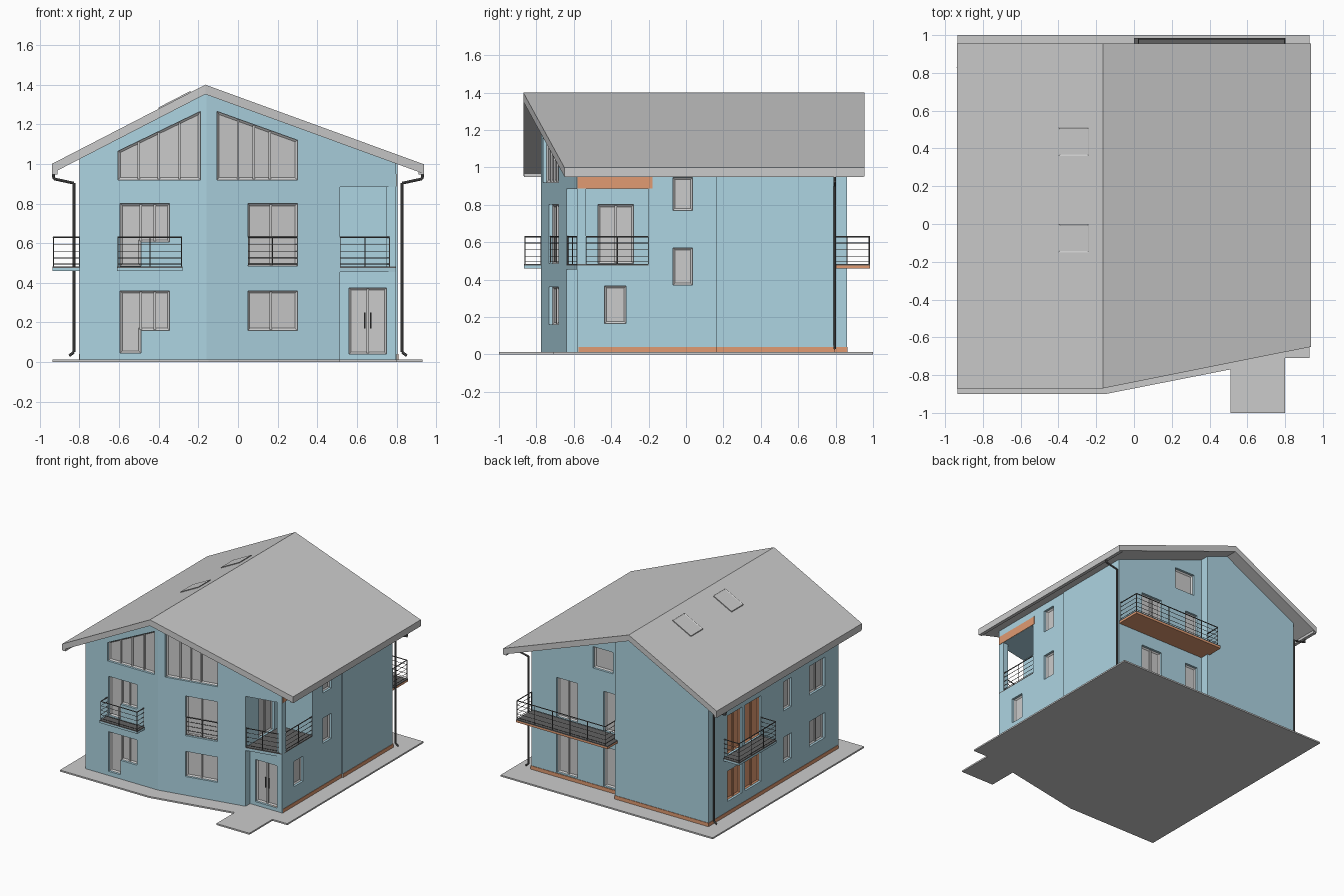
import bpy, bmesh
from mathutils import Vector

if "Cube" in bpy.data.objects:
    bpy.data.objects.remove(bpy.data.objects["Cube"])


def material(name, r, g, b):
    m = bpy.data.materials.new(name)
    m.diffuse_color = (r, g, b, 1)
    m.use_nodes = True
    m.node_tree.nodes["Principled BSDF"].inputs["Base Color"].default_value = m.diffuse_color
    return m


BLUE = material("blue_render", 0.42, 0.66, 0.76)
ORANGE = material("orange_brick", 0.75, 0.33, 0.17)
DARK = material("dark_metal", 0.12, 0.12, 0.12)


def finish(bm, name, mat=None):
    bmesh.ops.recalc_face_normals(bm, faces=bm.faces[:])
    me = bpy.data.meshes.new(name)
    bm.to_mesh(me)
    bm.free()
    ob = bpy.data.objects.new(name, me)
    bpy.context.collection.objects.link(ob)
    if mat:
        me.materials.append(mat)
    return ob


def loft(bm, a, b):
    """Solid between two matching loops; returns the first cap."""
    va, vb = [bm.verts.new(p) for p in a], [bm.verts.new(p) for p in b]
    cap = bm.faces.new(va)
    bm.faces.new(vb[::-1])
    for i in range(len(a)):
        j = (i + 1) % len(a)
        bm.faces.new((va[j], va[i], vb[i], vb[j]))
    return cap


def slab(name, plan, z0, z1, mat=None):
    bm = bmesh.new()
    loft(bm, [(x, y, z0) for x, y in plan], [(x, y, z1) for x, y in plan])
    return finish(bm, name, mat)


def rect(a0, b0, a1, b1):
    return [(a0, b0), (a1, b0), (a1, b1), (a0, b1)]


def tube(bm, a, b, r, sides=6):
    a, b = Vector(a), Vector(b)
    d = b - a
    m = d.to_track_quat('Z', 'Y').to_matrix().to_4x4()
    m.translation = (a + b) / 2
    bmesh.ops.create_cone(bm, cap_ends=True, segments=sides, radius1=r,
                          radius2=r, depth=d.length, matrix=m)


def cut(ob, cutter):
    mod = ob.modifiers.new("cut", 'BOOLEAN')
    mod.operation, mod.solver, mod.object = 'DIFFERENCE', 'EXACT', cutter
    bpy.context.view_layer.objects.active = ob
    bpy.ops.object.modifier_apply(modifier="cut")
    bpy.data.objects.remove(cutter)


def railing(name, path, z0=0.48):
    bm = bmesh.new()
    for (ax, ay), (bx, by) in zip(path, path[1:]):
        for z, r in ((0.63, 0.004), (0.595, 0.0018), (0.56, 0.0018), (0.525, 0.0018), (0.495, 0.0018)):
            tube(bm, (ax, ay, z), (bx, by, z), r)
        n = max(1, round((Vector((bx, by)) - Vector((ax, ay))).length / 0.16))
        for i in range(n + 1):
            t = i / n
            x, y = ax + (bx - ax) * t, ay + (by - ay) * t
            tube(bm, (x, y, z0 - 0.01), (x, y, 0.63), 0.003)
    finish(bm, name, DARK)


# Ground slab with entrance path
slab("ground_slab", [(-.935, -.9), (-.15, -.9), (.51, -.77), (.51, -1), (.80, -1),
                     (.80, -.71), (.93, -.71), (.93, 1), (-.935, 1)], 0, 0.012)

# Roof geometry
RX, RZ = -0.165, 1.40


def roof_z(x):
    return RZ - (0.516 * (RX - x) if x < RX else 0.364 * (x - RX))


# House body, trimmed under both roof slopes
FOOT = [(-.8, -.775), (-.16, -.775), (.797, -.583), (.797, .16), (.806, .16),
        (.806, .79), (.02, .79), (.02, .86), (-.8, .86)]
body = slab("house_walls", FOOT, 0.006, 1.6, BLUE)
bm = bmesh.new()
bm.from_mesh(body.data)
for normal in ((-0.516, 0, 1), (0.364, 0, 1)):
    res = bmesh.ops.bisect_plane(bm, geom=bm.verts[:] + bm.edges[:] + bm.faces[:],
                                 plane_co=(RX, 0, RZ - 0.04), plane_no=normal, clear_outer=True)
    bmesh.ops.holes_fill(bm, edges=[e for e in bm.edges if e.is_boundary], sides=0)
bmesh.ops.recalc_face_normals(bm, faces=bm.faces[:])
bm.to_mesh(body.data)
bm.free()

# Recessed entrance and corner loggia
cut(body, slab("porch_cutter", rect(.515, -1, 1, -.583), -1, 0.885))
cut(body, slab("loggia_cutter", rect(.515, -.7, 1, -.2), 0.46, 0.885))
LOGGIA = [(.515, -.64), (.797, -.583), (.797, -.2), (.515, -.2)]
slab("loggia_floor", LOGGIA, 0.455, 0.475, BLUE)
slab("loggia_deck", LOGGIA, 0.475, 0.482, DARK)
slab("loggia_post", rect(.75, -.583, .797, -.535), 0.47, 0.89, BLUE)
slab("brick_header", rect(.77, -.58, .80, -.18), 0.886, 0.95, ORANGE)
railing("loggia_front_railing", [(.515, -.632), (.765, -.582)])
railing("loggia_side_railing", [(.79, -.535), (.79, -.2)])

# Orange plinth along sides and back
slab("plinth", [(-.803, -.765), (-.16, -.765), (.5, -.63), (.5, -.575), (.80, -.575), (.80, .16),
                (.81, .16), (.81, .794), (.024, .794), (.024, .864), (-.803, .864)], 0.003, 0.04, ORANGE)

# Wall frames: (along wall, height, depth inward) -> point
front = lambda u, z, d: (u, -.775 + max(0, (u + .16) * .2006) + d, z)
right = lambda u, z, d: (.797 - d, u, z)
back = lambda u, z, d: (u, .79 - d, z)
left = lambda u, z, d: (-.8 + d, u, z)
loggia = lambda u, z, d: (.515 - d, u, z)
entry = lambda u, z, d: (u, -.583 + d, z)

holes = bmesh.new()


def window(name, wall, pts, bars=(), mat=None):
    """Opening in the wall, framed pane with recessed glass, and mullions (u, z0, z1)."""
    at = lambda p, d: [wall(u, z, d) for u, z in p]
    loft(holes, at(pts, -.04), at(pts, .03))
    b = bmesh.new()
    cap = loft(b, at(pts, .018), at(pts, .034))
    bmesh.ops.recalc_face_normals(b, faces=b.faces[:])
    bmesh.ops.inset_individual(b, faces=[cap], thickness=.011, depth=-.008, use_even_offset=True)
    for u, z0, z1 in bars:
        p = rect(u - .006, z0 + .005, u + .006, z1 - .005)
        loft(b, at(p, .017), at(p, .03))
    finish(b, name, mat)


# Front windows
for n, z, zm, zt in (("lower", .045, .16, .36), ("upper", .485, .605, .80)):
    window(f"front_corner_window_{n}", front,
           [(-.595, z), (-.49, z), (-.49, zm), (-.345, zm), (-.345, zt), (-.595, zt)],
           [(-.49, zm, zt), (-.42, zm, zt)])
window("front_gable_window_left", front, [(-.605, .92), (-.19, .92), (-.19, 1.265), (-.605, 1.065)],
       [(-.5, .92, 1.115), (-.4, .92, 1.163), (-.295, .92, 1.213)])
window("front_gable_window_right", front, [(-.105, .92), (.30, .92), (.30, 1.12), (-.105, 1.265)],
       [(0, .92, 1.227), (.08, .92, 1.198), (.16, .92, 1.17)])
window("front_window_upper", front, rect(.05, .485, .30, .80), [(.165, .485, .80)])
window("front_window_lower", front, rect(.05, .16, .30, .36), [(.165, .16, .36)])
railing("front_window_railing", [front(.05, 0, .008)[:2], front(.30, 0, .008)[:2]], 0.5)

# Entrance door and loggia window
window("entrance_door", entry, rect(.56, .04, .75, .375), [(.655, .04, .375)])
window("loggia_window", loggia, rect(-.47, .485, -.28, .80), [(-.375, .485, .80)])
bm = bmesh.new()
for x in (.64, .67):
    tube(bm, (x, -.57, .17), (x, -.57, .25), .004)
finish(bm, "door_handles", DARK)

# Right side windows
window("right_small_window_upper", right, rect(-.07, .77, .035, .945))
window("right_small_window_lower", right, rect(-.07, .37, .035, .57))
window("right_front_window", right, rect(-.435, .165, -.32, .365))

# Left side windows on both floors
for n, z, zd, zt in (("lower", .16, .12, .36), ("upper", .57, .485, .80)):
    window(f"left_balcony_window_{n}_1", left, rect(.44, zd, .62, zt), [(.53, zd, zt)], ORANGE)
    window(f"left_balcony_window_{n}_2", left, rect(.20, zd, .40, zt), [(.30, zd, zt)], ORANGE)
    window(f"left_small_window_{n}", left, rect(-.18, z, -.08, zt))
    window(f"left_front_window_{n}", left, rect(-.60, z, -.41, zt), [(-.505, z, zt)])

# Back windows
for n, z, zt in (("lower", .045, .36), ("upper", .485, .80)):
    window(f"back_double_door_{n}", back, rect(.40, z, .585, zt), [(.49, z, zt)])
    window(f"back_single_door_{n}", back, rect(.06, z, .17, zt))
window("back_gable_window", back, rect(.09, .96, .265, 1.13))

cut(body, finish(holes, "opening_cutter"))

# Balconies: slab, dark deck and railing round the open sides
for n, (x0, y0, x1, y1), path in (
        ("front", (-.61, -.865, -.28, -.77), [(-.605, -.775), (-.605, -.86), (-.285, -.86), (-.285, -.775)]),
        ("left", (-.937, .20, -.79, .67), [(-.80, .205), (-.932, .205), (-.932, .665), (-.80, .665)]),
        ("back", (.0, .785, .803, .985), [(.798, .80), (.798, .98), (.024, .98), (.024, .86)])):
    slab(f"{n}_balcony_slab", rect(x0, y0, x1, y1), 0.46, 0.475, ORANGE if n == "back" else BLUE)
    slab(f"{n}_balcony_deck", rect(x0, y0, x1, y1), 0.475, 0.482, DARK)
    railing(f"{n}_balcony_railing", path)

# Roof slopes
for n, plan in (("left", rect(-.938, -.87, RX, .955)),
                ("right", [(RX, -.87), (.938, -.65), (.938, .955), (RX, .955)])):
    bm = bmesh.new()
    loft(bm, [(x, y, roof_z(x)) for x, y in plan], [(x, y, roof_z(x) - .048) for x, y in plan])
    finish(bm, f"roof_{n}", None)

# Skylights on the left slope
for i, y in enumerate((-.15, .36)):
    bm = bmesh.new()
    plan = rect(-.40, y, -.24, y + .15)
    cap = loft(bm, [(a, b, roof_z(a) + .007) for a, b in plan], [(a, b, roof_z(a) - .01) for a, b in plan])
    bmesh.ops.recalc_face_normals(bm, faces=bm.faces[:])
    bmesh.ops.inset_individual(bm, faces=[cap], thickness=.01, depth=-.004)
    finish(bm, f"skylight_{i + 1}")

# Gutters and downpipes
for n, s, y0, y in (("left", -1, -.865, .83), ("right", 1, -.645, .795)):
    slab(f"gutter_{n}", rect(s * .912, y0, s * .938, .95), .947, .975)
    pts = [(.932, .95), (.930, .925), (.828, .903), (.828, .05), (.852, .032)]
    bm = bmesh.new()
    for (ax, az), (bx, bz) in zip(pts, pts[1:]):
        tube(bm, (s * ax, y, az), (s * bx, y, bz), .007, 8)
    finish(bm, f"downpipe_{n}", DARK)
